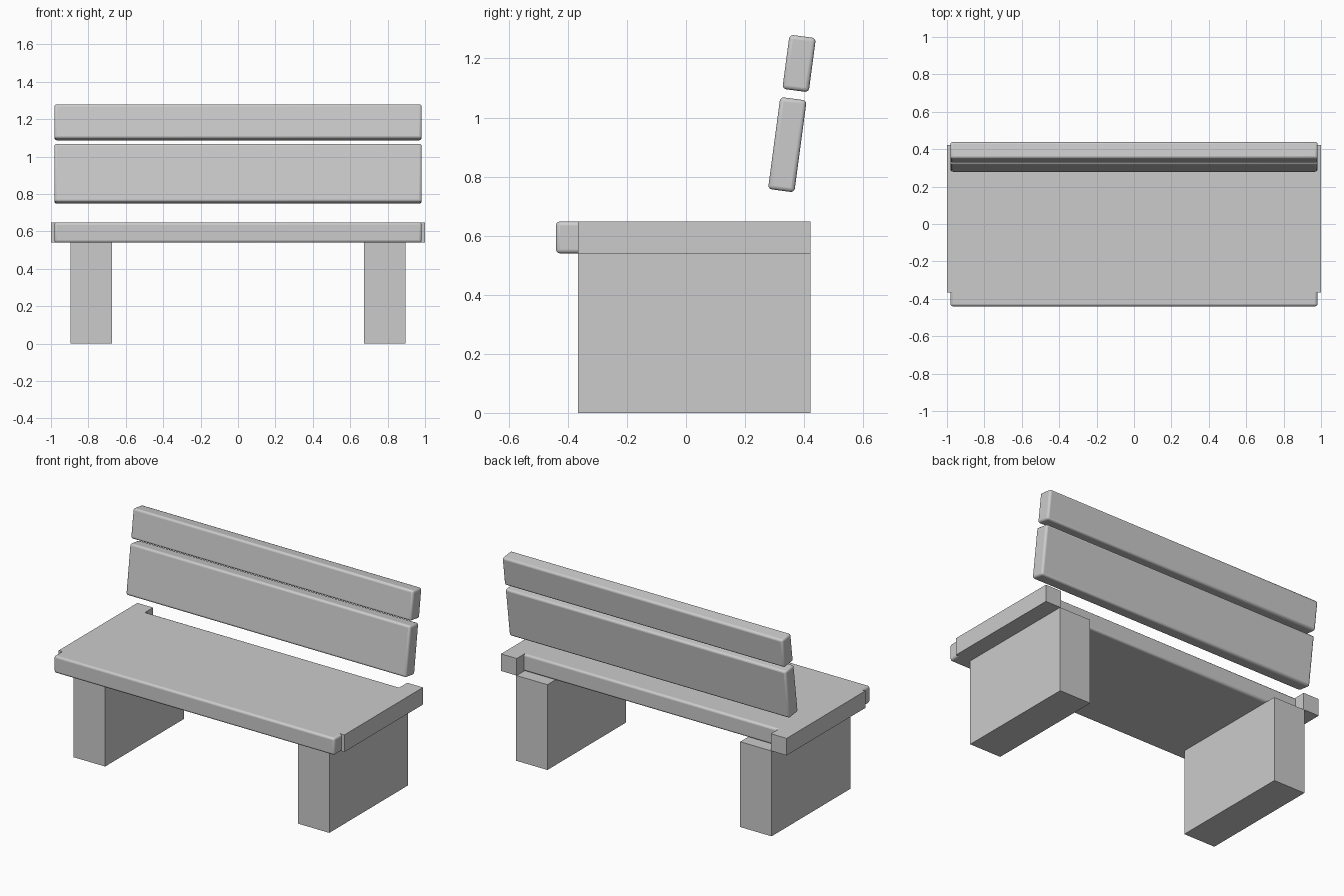
import bpy
from math import radians

if "Cube" in bpy.data.objects:
    bpy.data.objects.remove(bpy.data.objects["Cube"])


def box(name, centre, size, tilt=0.0, bevel=0.0):
    bpy.ops.mesh.primitive_cube_add(size=1, location=centre)
    ob = bpy.context.object
    ob.name = name
    ob.scale = size
    bpy.ops.object.transform_apply(location=False, rotation=False, scale=True)
    ob.rotation_euler.x = radians(tilt)
    if bevel:
        mod = ob.modifiers.new("rounded_edges", 'BEVEL')
        mod.width = bevel
        mod.segments = 3
        bpy.ops.object.shade_smooth_by_angle(angle=radians(35))
    return ob


# Seat slab with softened edges
box("seat", (0, -0.045, 0.594), (1.964, 0.79, 0.108), bevel=0.013)

# Backrest slats, leaning backwards
box("lower_back_slat", (0, 0.343, 0.908), (1.964, 0.09, 0.314), tilt=-7.6, bevel=0.013)
box("upper_back_slat", (0, 0.383, 1.183), (1.964, 0.09, 0.185), tilt=-7.6, bevel=0.013)

# Sharp-edged end rails and slab legs on both sides
for side, s in (("left", -1), ("right", 1)):
    box(side + "_end_rail", (s * 0.945, 0.0285, 0.594), (0.11, 0.787, 0.108))
    box(side + "_leg", (s * 0.785, 0.0285, 0.27), (0.22, 0.787, 0.54))
